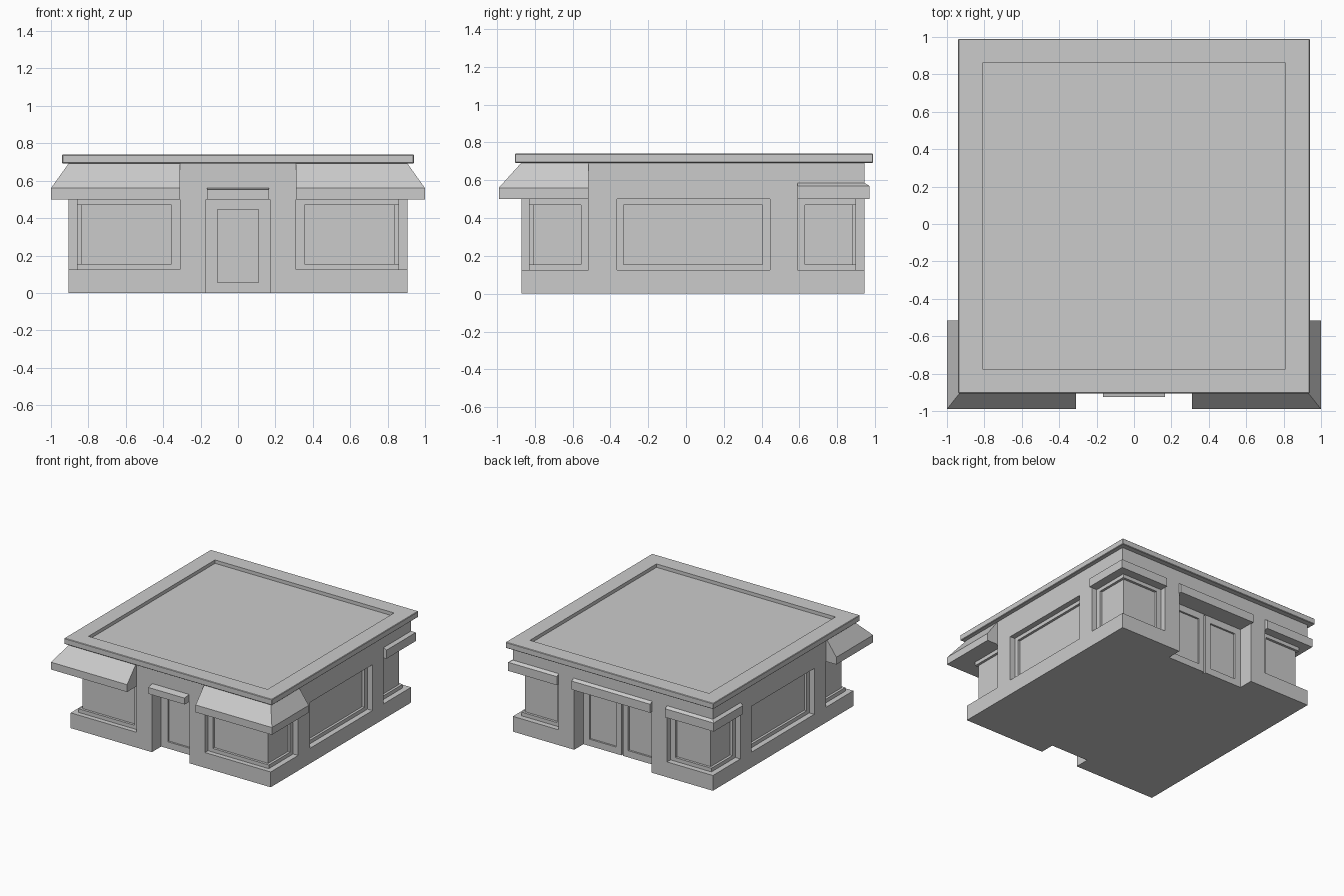
import bpy, bmesh

if "Cube" in bpy.data.objects:
    bpy.data.objects.remove(bpy.data.objects["Cube"])

W, YF, YB = 0.905, -0.87, 0.945      # wall planes
ZS, ZT = 0.125, 0.50                 # sill and head heights


def loft(name, rings, closed=False):
    """Skin equal-length rings of points and cap both ends."""
    bm = bmesh.new()
    vs = [[bm.verts.new(p) for p in r] for r in rings]
    n = len(rings[0])
    for a, b in zip(vs, vs[1:]):
        for i in range(n):
            j = (i + 1) % n
            bm.faces.new((a[i], a[j], b[j], b[i]))
    bm.faces.new(vs[0])
    bm.faces.new(vs[-1])
    bmesh.ops.recalc_face_normals(bm, faces=bm.faces)
    me = bpy.data.meshes.new(name)
    bm.to_mesh(me)
    bm.free()
    ob = bpy.data.objects.new(name, me)
    bpy.context.collection.objects.link(ob)
    return ob


def prism(name, pts, z0, z1):
    return loft(name, [[(x, y, z) for x, y in pts] for z in (z0, z1)])


def box(name, x0, x1, y0, y1, z0, z1):
    return prism(name, [(x0, y0), (x1, y0), (x1, y1), (x0, y1)], z0, z1)


def apply_mod(ob, mod):
    bpy.context.view_layer.objects.active = ob
    bpy.ops.object.modifier_apply(modifier=mod.name)


def cut(ob, cutter):
    mod = ob.modifiers.new("cut", 'BOOLEAN')
    mod.operation, mod.solver, mod.object = 'DIFFERENCE', 'EXACT', cutter
    apply_mod(ob, mod)
    bpy.data.objects.remove(cutter)


def trim(name, path, profile):
    """Sweep an (out, z) profile along (wall x, wall y, out x, out y) stations."""
    return loft(name, [[(x + ox * d, y + oy * d, z) for d, z in profile]
                       for x, y, ox, oy in path])


def corner(s, yo, x0, y0, x1, y1):
    """L-shaped outline wrapping a building corner."""
    return [(s * x, y) for x, y in [(x0, yo), (1.1, yo), (1.1, y0),
                                    (x1, y0), (x1, y1), (x0, y1)]]


# Wall block
body = box("walls", -W, W, YF, YB, 0, 0.695)

for s in (-1, 1):
    # Wrap-around corner windows: recess then glass
    for yo, x0, y0, y1, k in ((-1.1, 0.31, -0.515, -0.83, 1), (1.1, 0.49, 0.59, 0.90, -1)):
        cut(body, prism("recess", corner(s, yo, x0, y0, 0.86, y1), ZS, ZT))
        cut(body, prism("glass", corner(s, yo, x0 + 0.045, y0 - k * 0.04, 0.84,
                                        y1 + k * 0.02), 0.155, 0.47))
    # Side windows
    for x, y0, y1, z0, z1 in ((0.86, -0.365, 0.445, ZS, ZT), (0.84, -0.33, 0.405, 0.155, 0.47)):
        a, b = sorted((s * x, s * 1.1))
        cut(body, box("side", a, b, y0, y1, z0, z1))

# Front doorway and its panel
cut(body, box("door", -0.17, 0.17, -1.1, YF + 0.12, -0.1, ZT))
cut(body, box("panel", -0.11, 0.11, -1.1, YF + 0.135, 0.055, 0.445))

# Back double doorway, panels and centre gap
cut(body, box("door", -0.35, 0.35, YB - 0.12, 1.1, -0.1, ZT))
for s in (-1, 1):
    a, b = sorted((s * 0.055, s * 0.295))
    cut(body, box("panel", a, b, YB - 0.135, 1.1, 0.055, 0.445))
cut(body, box("gap", -0.006, 0.006, YB - 0.14, 1.1, -0.1, ZT - 0.002))

# Roof slab with shallow well
roof = box("roof", -0.94, 0.94, -0.905, 0.99, 0.692, 0.74)
bev = roof.modifiers.new("bevel", 'BEVEL')
bev.width, bev.segments = 0.004, 1
apply_mod(roof, bev)
cut(roof, box("well", -0.81, 0.81, -0.775, 0.86, 0.712, 0.9))

# Sloped awnings at front corners, small ledges at back corners
awning = [(0, ZT), (1, ZT), (1, 0.56), (0, 0.693)]
ledge = [(0, ZT), (1, ZT), (1, 0.57), (0, 0.585)]
for s, side in ((-1, "left"), (1, "right")):
    trim("awning_" + side, [(s * 0.31, YF, 0, -0.12), (s * W, YF, s * 0.095, -0.12),
                            (s * W, -0.515, s * 0.095, 0)], awning)
    trim("back_ledge_" + side, [(s * 0.49, YB, 0, 0.025), (s * W, YB, s * 0.025, 0.025),
                                (s * W, 0.59, s * 0.025, 0)], ledge)

# Ledges over the doors
trim("front_door_ledge", [(x, YF, 0, -0.055) for x in (-0.165, 0.165)],
     [(0, ZT), (1, ZT), (1, 0.552), (0, 0.562)])
trim("back_door_ledge", [(x, YB, 0, 0.025) for x in (-0.355, 0.355)], ledge)
